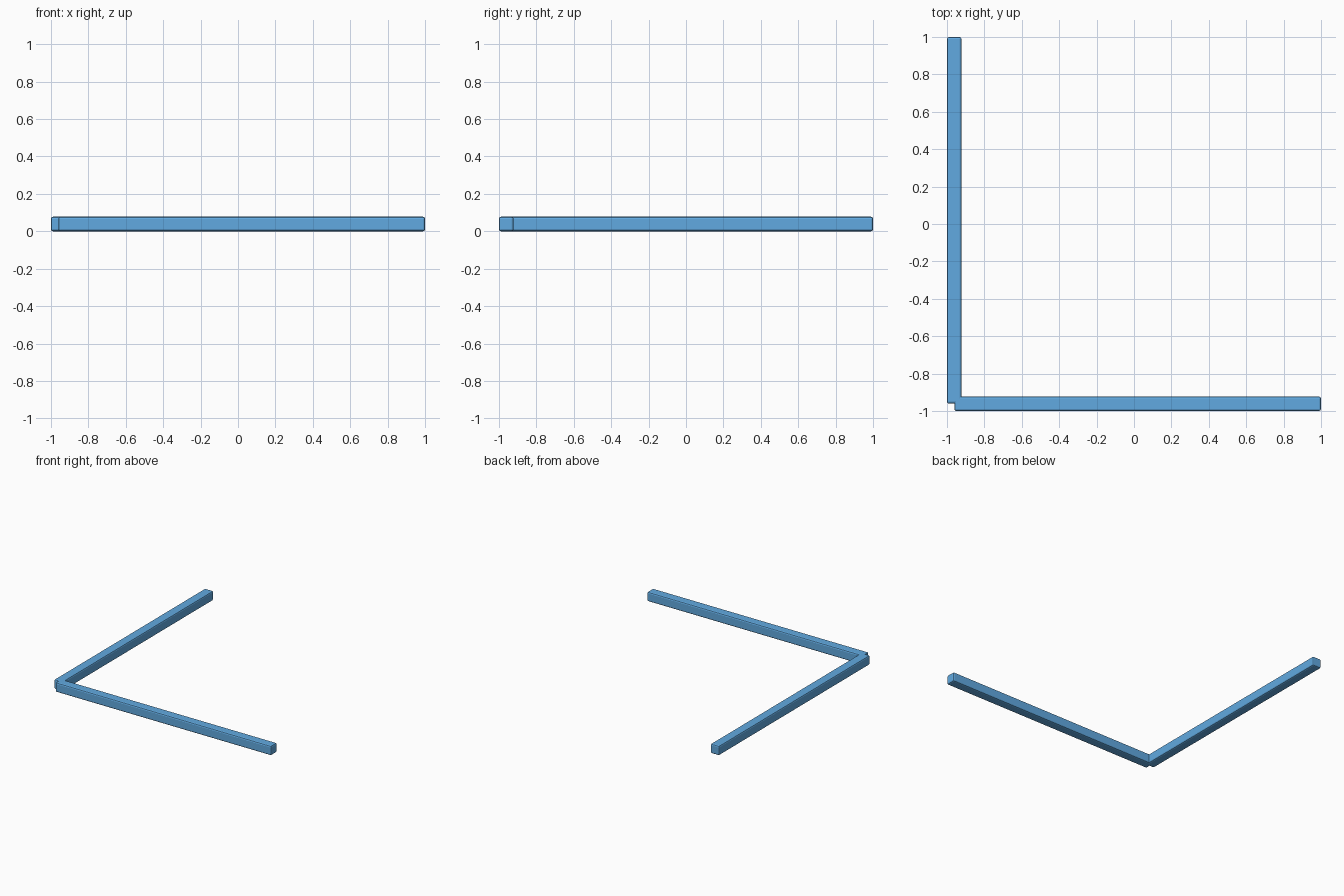
import bpy, bmesh

if "Cube" in bpy.data.objects:
    bpy.data.objects.remove(bpy.data.objects["Cube"])

T = 0.078      # bar thickness
BEVEL = 0.011  # eased edges

# Blue finish shared by both bars
blue = bpy.data.materials.new("blue")
blue.diffuse_color = (0.12, 0.40, 0.75, 1)
blue.use_nodes = True
blue.node_tree.nodes["Principled BSDF"].inputs["Base Color"].default_value = blue.diffuse_color


def bar(name, lo, hi):
    """Rectangular bar between two corners with softly rounded edges."""
    bm = bmesh.new()
    bmesh.ops.create_cube(bm, size=1)
    for v in bm.verts:
        for i in range(3):
            v.co[i] = lo[i] if v.co[i] < 0 else hi[i]
    bmesh.ops.bevel(bm, geom=bm.edges[:], offset=BEVEL, segments=2,
                    profile=0.5, affect='EDGES')
    mesh = bpy.data.meshes.new(name)
    bm.to_mesh(mesh)
    bm.free()
    mesh.materials.append(blue)
    obj = bpy.data.objects.new(name, mesh)
    bpy.context.collection.objects.link(obj)
    return obj


# Two bars meeting in an L, each stopping half a thickness short of the corner
START = -1 + T / 2
bar("front_bar", (START, -1, 0), (1, -1 + T, T))
bar("side_bar", (-1, START, 0), (-1 + T, 1, T))
